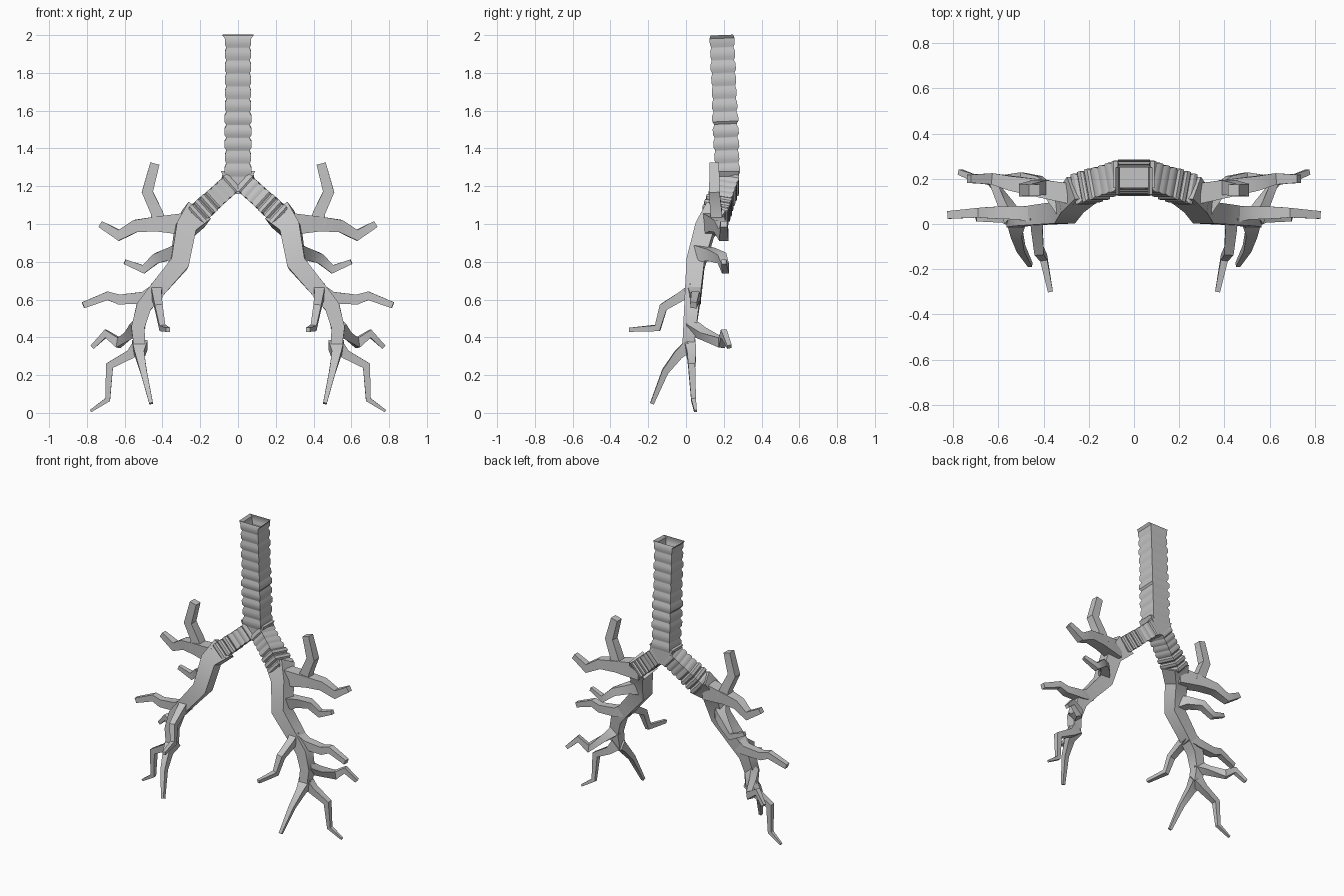
import bpy
import bmesh
import random
from mathutils import Vector

random.seed(4)
if "Cube" in bpy.data.objects:
    bpy.data.objects.remove(bpy.data.objects["Cube"])

SHADE = .55
grey = bpy.data.materials.new("airway grey")
grey.use_nodes = True
grey.diffuse_color = (SHADE, SHADE, SHADE, 1)
shader = grey.node_tree.nodes["Principled BSDF"]
shader.inputs["Base Color"].default_value = grey.diffuse_color

DEPTH_AXIS = Vector((0, 1, 0))
SIDE_AXIS = Vector((1, 0, 0))


def tube(name, points, widths, depths, reference=DEPTH_AXIS, paired=True, open_start=False):
    """Four-sided tube along the points, mitred at its bends."""
    bm = bmesh.new()
    points = [Vector(point) for point in points]
    last = len(points) - 1
    rings = []
    for i, point in enumerate(points):
        before = (point - points[max(i - 1, 0)]).normalized()
        after = (points[min(i + 1, last)] - point).normalized()
        along = (before + after).normalized()
        across = along.cross(reference).normalized()
        through = across.cross(along).normalized()
        mitre = min(1.3, 1 / max(along.dot(before or after), .1))
        across *= widths[i] * mitre
        through *= depths[i]
        corners = (-across - through, across - through, across + through, through - across)
        rings.append([bm.verts.new(point + corner) for corner in corners])
    for ring, following in zip(rings, rings[1:]):
        for k in range(4):
            bm.faces.new((ring[k - 1], ring[k], following[k], following[k - 1]))
    if not open_start:
        bm.faces.new(rings[0])
    bm.faces.new(rings[-1])
    bmesh.ops.recalc_face_normals(bm, faces=bm.faces)

    mesh = bpy.data.meshes.new(name)
    bm.to_mesh(mesh)
    bm.free()
    mesh.materials.append(grey)
    part = bpy.data.objects.new(name, mesh)
    bpy.context.collection.objects.link(part)
    bpy.ops.object.select_all(action="DESELECT")
    part.select_set(True)
    bpy.context.view_layer.objects.active = part
    bpy.ops.object.shade_smooth_by_angle(angle=.6)
    if paired:
        mirror = part.modifiers.new("Left and right", "MIRROR")
        mirror.use_mirror_merge = False


def branch(name, thick, thin, *points, reference=DEPTH_AXIS):
    """Mirrored pair of branches that taper evenly from thick to thin."""
    last = len(points) - 1
    taper = [thick + (thin - thick) * i / last for i in range(len(points))]
    tube(name, points, taper, taper, reference)


def ringed_tube(name, start, end, count, width, depth, **options):
    """Straight tube with a row of bulging cartilage rings."""
    start, end = Vector(start), Vector(end)
    points, widths, depths = [], [], []
    for ring in range(count):
        bulge = random.uniform(1.08, 1.16)
        for offset, swell in ((0, 1), (.25, bulge), (.7, bulge), (.9, 1)):
            points.append(start.lerp(end, (ring + offset) / count))
            widths.append(width * swell)
            depths.append(depth * swell)
    tube(name, points + [end], widths + [width], depths + [depth], **options)


# Windpipe, open at the top, and the wedge where it forks
ringed_tube("windpipe", (0, .19, 2), (0, .22, 1.25), 11, .063, .06,
            paired=False, open_start=True)
tube("windpipe_fork", [(0, .22, 1.28), (0, .22, 1.24), (0, .22, 1.16)],
     widths=(.07, .07, .01), depths=(.06, .06, .06), paired=False)

# Main bronchi
ringed_tube("ringed_bronchus", (.03, .22, 1.22), (.24, .15, 1.03), 7, .05, .06)
branch("stem_bronchus", .057, .03,
       (.22, .16, 1.05), (.28, .1, .97), (.31, .05, .79), (.42, .04, .66),
       (.5, .03, .56), (.53, .02, .45), (.52, .01, .34))

# Upper lobe
branch("upper_lobe_branch", .046, .018,
       (.26, .13, 1), (.43, .16, 1), (.54, .18, .99), (.63, .2, .94), (.73, .2, 1))
branch("upper_lobe_rising_branch", .034, .025,
       (.42, .16, 1), (.43, .16, 1.06), (.48, .15, 1.17), (.44, .15, 1.32))

# Middle lobe
branch("middle_branch", .037, .013,
       (.31, .06, .84), (.36, .13, .84), (.43, .19, .82), (.5, .21, .76), (.6, .2, .8))

# Lower lobe
branch("forward_branch", .03, .011,
       (.43, .04, .65), (.43, -.02, .62), (.42, -.12, .56), (.4, -.15, .45),
       (.37, -.3, .44), reference=SIDE_AXIS)
branch("outer_branch", .035, .017,
       (.43, .04, .64), (.5, .05, .61), (.63, .05, .6), (.69, .05, .62), (.82, .04, .57))
branch("back_branch", .029, .012,
       (.53, .02, .46), (.57, .09, .42), (.63, .19, .37), (.7, .2, .42), (.77, .23, .35))
branch("lower_outer_branch", .03, .007,
       (.52, .02, .36), (.57, .03, .31), (.68, .03, .25), (.69, .04, .07), (.78, .05, .01))
branch("lower_front_branch", .032, .01,
       (.52, .02, .36), (.52, -.04, .31), (.5, -.11, .22), (.46, -.18, .05))
